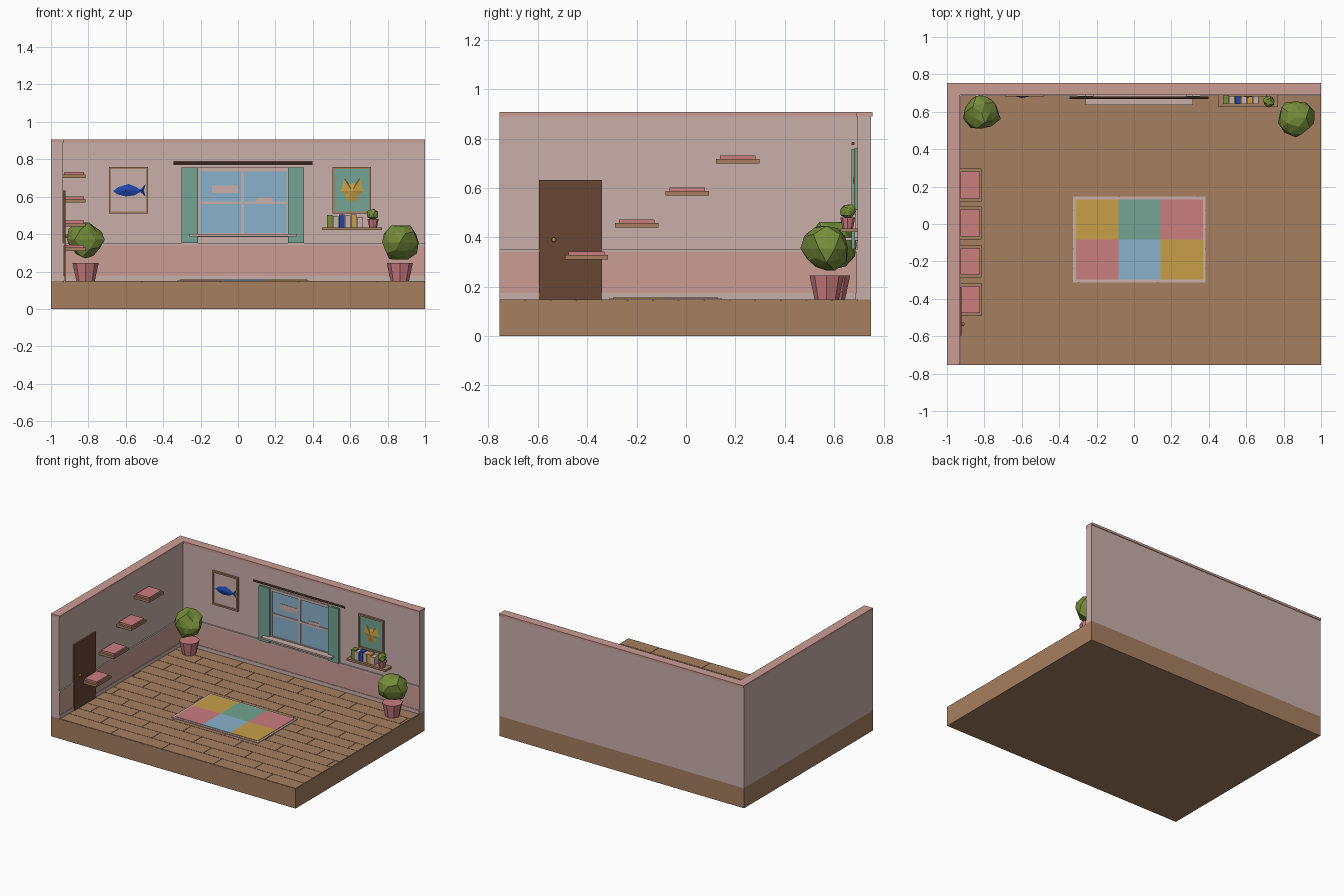
import bpy
import bmesh
import random
from math import radians
from mathutils import Matrix, Vector

random.seed(4)
if "Cube" in bpy.data.objects:
    bpy.data.objects.remove(bpy.data.objects["Cube"], do_unlink=True)


def make_material(name, code):
    """Material from an sRGB hex code, stored as linear values."""
    srgb = [int(code[i:i + 2], 16) / 255 for i in (0, 2, 4)]
    color = [((c + 0.055) / 1.055) ** 2.4 for c in srgb] + [1]
    mat = bpy.data.materials.new(name)
    mat.use_nodes = True
    mat.diffuse_color = color
    mat.node_tree.nodes["Principled BSDF"].inputs["Base Color"].default_value = color
    return mat


cream = make_material("cream", "C9AFAA")
rose = make_material("rose", "CB9D95")
wood = make_material("wood", "A67E60")
dark_wood = make_material("dark wood", "684635")
mustard = make_material("mustard", "C79F48")
teal = make_material("teal", "73A392")
pink = make_material("pink", "CB7D7F")
sky = make_material("sky blue", "8AB2CB")
navy = make_material("deep blue", "2046AA")
leaf = make_material("leaf green", "758C3A")


def finish(name, mat, bm):
    bmesh.ops.recalc_face_normals(bm, faces=bm.faces)
    mesh = bpy.data.meshes.new(name)
    bm.to_mesh(mesh)
    bm.free()
    mesh.materials.append(mat)
    obj = bpy.data.objects.new(name, mesh)
    bpy.context.collection.objects.link(obj)
    return obj


def add_box(bm, x, y, z):
    """Box spanning the given (low, high) pairs."""
    spans = (x, y, z)
    middle = Vector([(a + b) / 2 for a, b in spans])
    size = [b - a for a, b in spans]
    bmesh.ops.create_cube(bm, size=1, matrix=Matrix.Translation(middle) @ Matrix.Diagonal(size + [1]))


def box(name, mat, x, y, z):
    bm = bmesh.new()
    add_box(bm, x, y, z)
    return finish(name, mat, bm)


def cone(name, mat, low, high, place, sides=8):
    """Upright tapered solid; each end is (z, radius)."""
    bm = bmesh.new()
    middle = Vector((place[0], place[1], (low[0] + high[0]) / 2))
    bmesh.ops.create_cone(bm, cap_ends=True, segments=sides, radius1=low[1], radius2=high[1],
                          depth=high[0] - low[0], matrix=Matrix.Translation(middle))
    return finish(name, mat, bm)


def relief(name, mat, points, centre, y, bulge=0.006):
    """Faceted wall relief: an (x, z) outline fanned to a raised centre."""
    bm = bmesh.new()
    ring = [bm.verts.new((px, y, pz)) for px, pz in points]
    peak = bm.verts.new((centre[0], y - bulge, centre[1]))
    for a, b in zip(ring, ring[1:] + ring[:1]):
        bm.faces.new((a, b, peak))
    bm.faces.new(ring[::-1])
    return finish(name, mat, bm)


def frame(name, mat, x, z, y, width):
    """Four bars around a rectangle."""
    bm = bmesh.new()
    for side in ((x[0], x[0] + width), (x[1] - width, x[1])):
        add_box(bm, side, y, z)
    for side in ((z[0], z[0] + width), (z[1] - width, z[1])):
        add_box(bm, (x[0] + width, x[1] - width), y, side)
    return finish(name, mat, bm)


def plant(name, x, y, floor, pot_height, pot_radius, leaf_z, leaf_radius):
    top = floor + pot_height
    cone(name + "_pot", pink, (floor, pot_radius * 0.7), (top, pot_radius), (x, y))
    bm = bmesh.new()
    bmesh.ops.create_icosphere(bm, subdivisions=2, radius=leaf_radius)
    for v in bm.verts:
        v.co *= random.uniform(0.84, 1.1)
    bmesh.ops.translate(bm, verts=bm.verts, vec=(x, y, leaf_z))
    finish(name + "_leaves", leaf, bm)


FLOOR, TOP = 0.148, 0.907
FRONT, REAR = -0.755, 0.75
BACK, SIDE = 0.695, -0.935    # inner wall surfaces

# Base and staggered floor planks
box("base", wood, (-1, 1), (FRONT, REAR), (0, FLOOR - 0.004))
planks = bmesh.new()
rows, length, gap = 14, 0.42, 0.0015
step = (BACK - FRONT) / rows
for r in range(rows):
    start = SIDE - (r * 0.37 % 1) * length
    while start < 1:
        span = (max(start, SIDE) + gap, min(start + length, 1) - gap)
        if span[1] - span[0] > 0.01:
            add_box(planks, span, (FRONT + r * step + gap, FRONT + (r + 1) * step - gap),
                    (FLOOR - 0.004, FLOOR))
        start += length
finish("floor_planks", wood, planks)
box("base_back_edge", wood, (-1, 1), (BACK, REAR), (FLOOR - 0.004, FLOOR))
box("base_side_edge", wood, (-1, SIDE), (FRONT, BACK), (FLOOR - 0.004, FLOOR))

# Walls with coping
box("back_wall", cream, (-1, 1), (BACK, REAR), (FLOOR, 0.89))
box("side_wall", cream, (-1, SIDE), (FRONT, BACK), (FLOOR, 0.89))
box("back_wall_coping", rose, (-1, 1), (BACK - 0.005, 0.755), (0.89, TOP))
box("side_wall_coping", rose, (-1, SIDE + 0.005), (FRONT, BACK - 0.005), (0.89, TOP))

# Skirting, wainscot panel and chair rail on both walls
for part, mat, z, depth in (("skirting", cream, (FLOOR, 0.175), 0.009),
                            ("wainscot", rose, (0.175, 0.34), 0.005),
                            ("chair_rail", cream, (0.34, 0.352), 0.01)):
    box("back_" + part, mat, (SIDE, 1), (BACK - depth, BACK), z)
    box("side_" + part, mat, (SIDE, SIDE + depth), (FRONT, BACK - depth), z)

# Door and knob
box("door", dark_wood, (SIDE, -0.922), (-0.595, -0.34), (FLOOR, 0.633))
bm = bmesh.new()
bmesh.ops.create_icosphere(bm, subdivisions=2, radius=0.01,
                           matrix=Matrix.Translation((-0.915, -0.535, 0.39)))
finish("door_knob", mustard, bm)

# Climbing steps with cushions, rising towards the back
for i in range(4):
    y, z = -0.403 + i * 0.204, 0.31 + i * 0.13
    box("wall_step", wood, (SIDE, -0.815), (y - 0.088, y + 0.088), (z, z + 0.018))
    box("step_cushion", pink, (-0.928, -0.823), (y - 0.072, y + 0.072), (z + 0.018, z + 0.032))

# Window: glass, frame, glazing bars, reflections and sill
box("window_glass", sky, (-0.21, 0.27), (BACK - 0.004, BACK), (0.39, 0.74))
frame("window_frame", cream, (-0.22, 0.28), (0.385, 0.755), (BACK - 0.012, BACK), 0.02)
box("window_mullion", cream, (0.017, 0.033), (BACK - 0.01, BACK), (0.4, 0.74))
box("window_crossbar", cream, (-0.2, 0.265), (BACK - 0.009, BACK), (0.56, 0.575))
box("large_cloud", cream, (-0.14, 0), (BACK - 0.007, BACK), (0.62, 0.66))
box("small_cloud", cream, (0.1, 0.185), (BACK - 0.007, BACK), (0.575, 0.597))
box("window_sill", cream, (-0.26, 0.315), (0.635, BACK), (0.388, 0.4))

# Curtains and rod
for x in (-0.257, 0.31):
    box("curtain", teal, (x - 0.044, x + 0.044), (0.67, 0.685), (0.353, 0.757))
bm = bmesh.new()
bmesh.ops.create_cone(bm, cap_ends=True, segments=8, radius1=0.007, radius2=0.007, depth=0.745,
                      matrix=Matrix.Translation((0.027, 0.676, 0.78)) @ Matrix.Rotation(radians(90), 4, "Y"))
finish("curtain_rod", dark_wood, bm)

# Framed pictures
for name, mat, x in (("fish", cream, (-0.69, -0.48)), ("cat", teal, (0.505, 0.712))):
    frame(name + "_picture_frame", wood, x, (0.51, 0.76), (BACK - 0.014, BACK), 0.012)
    box(name + "_picture_panel", mat, x, (BACK - 0.006, BACK), (0.515, 0.755))
art = BACK - 0.0065
relief("fish_body", navy, [(-0.668, 0.63), (-0.645, 0.613), (-0.6, 0.601), (-0.55, 0.608), (-0.515, 0.63),
                           (-0.54, 0.65), (-0.585, 0.668), (-0.64, 0.652)], (-0.6, 0.635), art, 0.014)
relief("fish_tail", navy, [(-0.53, 0.632), (-0.494, 0.6), (-0.503, 0.633), (-0.494, 0.668)],
       (-0.513, 0.633), art)
half = [(0, 0.57), (0.03, 0.585), (0.035, 0.61), (0.062, 0.63), (0.05, 0.665), (0.045, 0.702), (0.02, 0.67)]
outline = [(0.61 + x, z) for x, z in half] + [(0.61 - x, z) for x, z in half[:0:-1]]
relief("cat_face", mustard, outline, (0.61, 0.63), art, 0.012)

# Book shelf with a row of books
box("book_shelf", wood, (0.45, 0.77), (0.625, BACK), (0.421, 0.436))
x = 0.476
for mat, height in ((leaf, 0.066), (cream, 0.06), (navy, 0.07), (cream, 0.064), (mustard, 0.068), (cream, 0.056)):
    box("book", mat, (x, x + 0.03), (0.642, 0.688), (0.436, 0.436 + height))
    x += 0.032

# Potted plants
plant("left_plant", 0.865, 0.57, FLOOR, 0.098, 0.07, 0.355, 0.1)
plant("right_plant", -0.815, 0.595, FLOOR, 0.098, 0.07, 0.37, 0.1)
plant("shelf_plant", 0.722, 0.655, 0.436, 0.045, 0.03, 0.505, 0.032)

# Patchwork rug
box("rug_border", cream, (-0.327, 0.383), (-0.312, 0.146), (FLOOR, FLOOR + 0.005))
for r, row in enumerate(((pink, sky, mustard), (mustard, teal, pink))):
    for c, mat in enumerate(row):
        x, y = -0.31 + c * 0.226, -0.296 + r * 0.213
        box("rug_patch", mat, (x, x + 0.226), (y, y + 0.213), (FLOOR + 0.004, FLOOR + 0.008))
